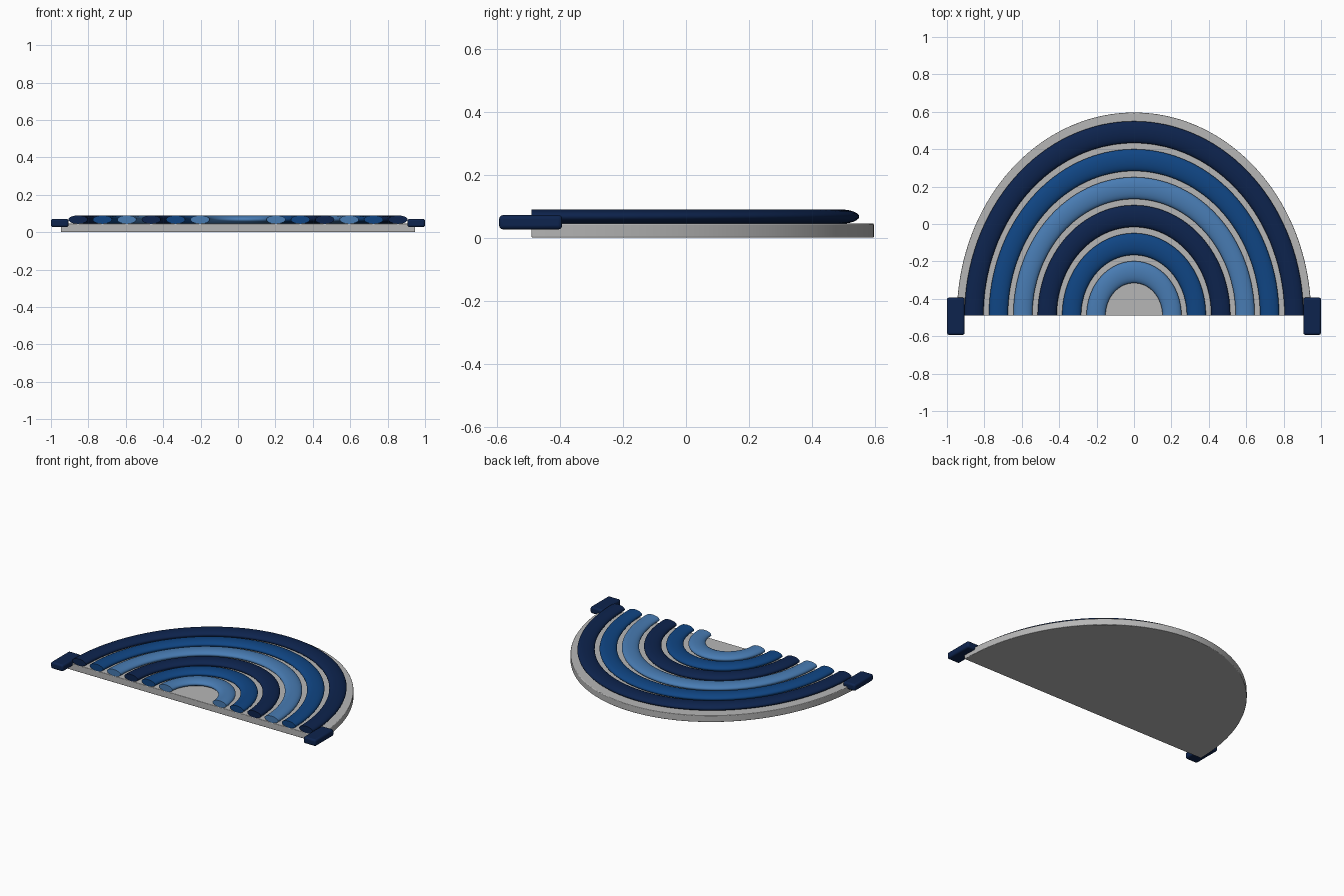
import bpy, bmesh, math
from mathutils import Matrix

cube = bpy.data.objects.get("Cube")
if cube:
    bpy.data.objects.remove(cube, do_unlink=True)

STRETCH = 1.147   # arches are taller than they are wide
FRONT = -0.49     # straight front edge


def material(name, rgb):
    m = bpy.data.materials.new(name)
    m.use_nodes = True
    m.diffuse_color = (*rgb, 1)
    m.node_tree.nodes["Principled BSDF"].inputs["Base Color"].default_value = (*rgb, 1)
    return m


grey = material("light grey", (0.47, 0.47, 0.47))
navy = material("navy blue", (0.004, 0.017, 0.075))
mid = material("mid blue", (0.005, 0.06, 0.23))
sky = material("sky blue", (0.065, 0.2, 0.45))


def finish(name, bm, mat, bevel=0):
    bmesh.ops.recalc_face_normals(bm, faces=bm.faces)
    mesh = bpy.data.meshes.new(name)
    bm.to_mesh(mesh)
    bm.free()
    mesh.materials.append(mat)
    obj = bpy.data.objects.new(name, mesh)
    bpy.context.collection.objects.link(obj)
    if bevel:
        mod = obj.modifiers.new("Bevel", "BEVEL")
        mod.width = bevel
        mod.segments = 3
        mod.limit_method = "ANGLE"
        mod.angle_limit = math.radians(40)
    bpy.ops.object.select_all(action="DESELECT")
    obj.select_set(True)
    bpy.context.view_layer.objects.active = obj
    bpy.ops.object.shade_smooth_by_angle(angle=math.radians(40))
    return obj


# Half-oval base slab
bm = bmesh.new()
n = 96
rim = [bm.verts.new((0.947 * math.cos(math.pi * i / n),
                     FRONT + 0.947 * STRETCH * math.sin(math.pi * i / n), 0))
       for i in range(n + 1)]
face = bm.faces.new(rim)
top = bmesh.ops.extrude_face_region(bm, geom=[face])["geom"]
bmesh.ops.translate(bm, vec=(0, 0, 0.045),
                    verts=[v for v in top if isinstance(v, bmesh.types.BMVert)])
finish("base_slab", bm, grey, 0.004)

# Six nested arches: an oval section swept through a half turn
for i in range(6):
    radius = 0.203 + 0.1305 * i
    bm = bmesh.new()
    bmesh.ops.create_circle(bm, segments=24, radius=1)
    bmesh.ops.transform(bm, verts=bm.verts, matrix=(
        Matrix.Translation((radius, 0, 0.067))
        @ Matrix.Diagonal((0.051, 1, 0.0225, 1))
        @ Matrix.Rotation(math.pi / 2, 4, "X")))
    bmesh.ops.spin(bm, geom=bm.verts[:] + bm.edges[:], cent=(0, 0, 0),
                   axis=(0, 0, 1), angle=math.pi, steps=64)
    bmesh.ops.holes_fill(bm, edges=[e for e in bm.edges if e.is_boundary])
    bmesh.ops.scale(bm, vec=(1, STRETCH, 1), verts=bm.verts)
    bmesh.ops.translate(bm, vec=(0, FRONT, 0), verts=bm.verts)
    finish(f"arch_{i + 1}", bm, (sky, mid, navy)[i % 3])

# Rounded end blocks on both sides
for side, x in (("left", 0.953), ("right", -0.953)):
    bm = bmesh.new()
    bmesh.ops.create_cube(bm, size=1)
    bmesh.ops.scale(bm, vec=(0.094, 0.2, 0.045), verts=bm.verts)
    bmesh.ops.translate(bm, vec=(x, -0.493, 0.049), verts=bm.verts)
    finish(f"{side}_end_block", bm, navy, 0.012)
